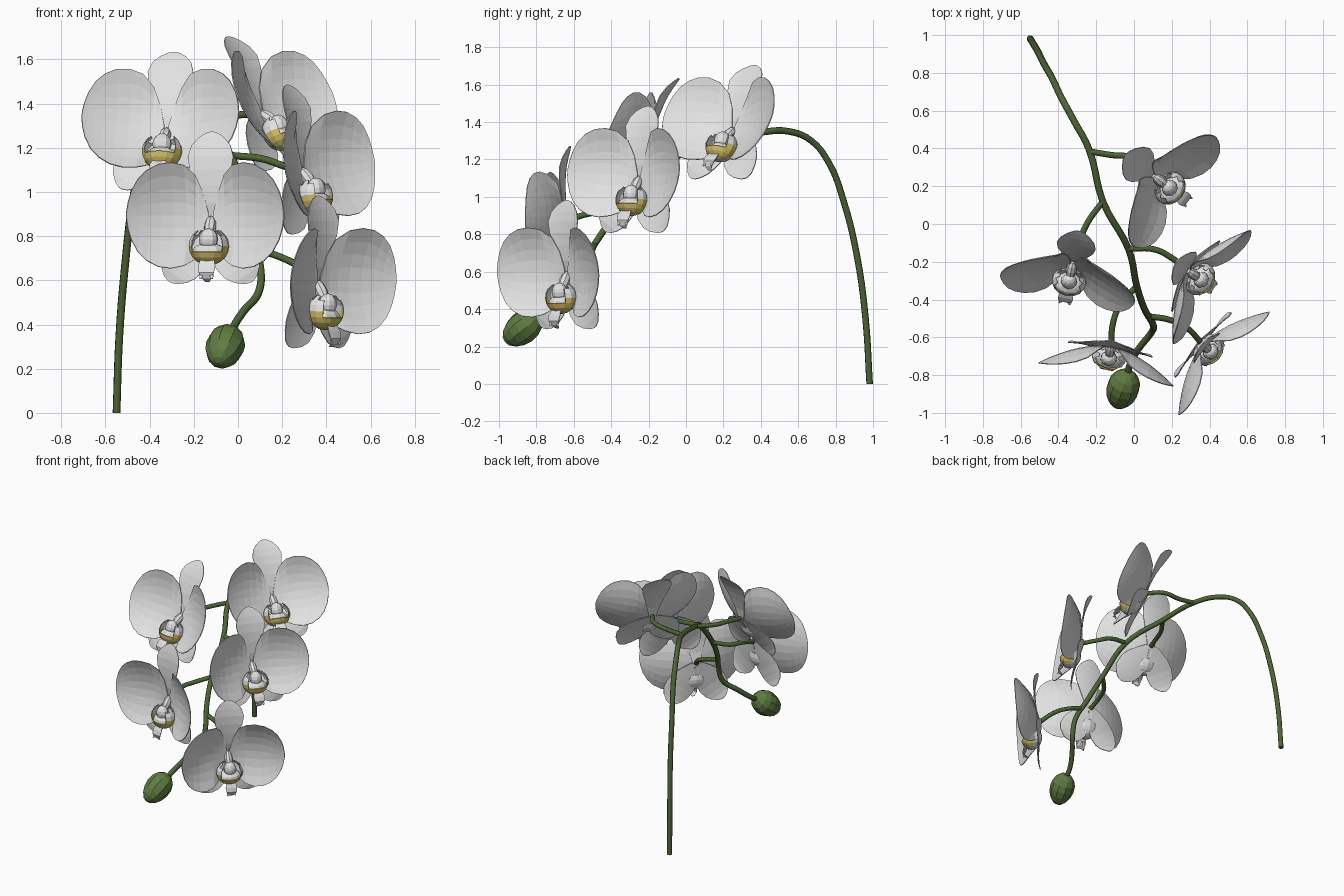
import bpy, bmesh, math
from mathutils import Matrix, Vector

if "Cube" in bpy.data.objects:
    bpy.data.objects.remove(bpy.data.objects["Cube"])


def material(name, rgb):
    m = bpy.data.materials.new(name)
    m.diffuse_color = (*rgb, 1)
    m.use_nodes = True
    m.node_tree.nodes["Principled BSDF"].inputs["Base Color"].default_value = m.diffuse_color
    return m


WHITE = material("petal_white", (0.75, 0.76, 0.75))
YELLOW = material("throat_yellow", (0.68, 0.54, 0.14))
STEM = material("stem_green", (0.075, 0.13, 0.035))
BUD = material("bud_green", (0.115, 0.20, 0.055))


def finish(bm, name, mats, matrix=None, thick=0):
    bmesh.ops.recalc_face_normals(bm, faces=bm.faces)
    me = bpy.data.meshes.new(name)
    bm.to_mesh(me)
    bm.free()
    for m in mats:
        me.materials.append(m)
    ob = bpy.data.objects.new(name, me)
    bpy.context.collection.objects.link(ob)
    if matrix:
        ob.matrix_world = matrix
    if thick:
        mod = ob.modifiers.new("thickness", 'SOLIDIFY')
        mod.thickness = thick
        mod.offset = 0
    return ob


def sheet(bm, rows, angle, base, cup, shift=0, mirror=1, cols=8):
    """Leaf-like sheet: rows of (distance, half width, forward), angle in the xz plane."""
    ca, sa = math.cos(angle), math.sin(angle)
    grid = []
    for s, w, f in rows:
        line = []
        for j in range(cols + 1):
            v = -1 + 2 * j / cols
            u = w * v + shift * min(1, s / 0.1)
            y = -f + cup * v * v * (w / 0.2) ** 2 * min(1, s / 0.12)
            line.append(bm.verts.new((mirror * (base[0] + s * ca - u * sa),
                                      base[1] + y, base[2] + s * sa + u * ca)))
        grid.append(line)
    for a, b in zip(grid, grid[1:]):
        for j in range(cols):
            bm.faces.new((a[j], a[j + 1], b[j + 1], b[j]))


PETAL = [(s, w, 0.15 * (s / 0.362) ** 1.8) for s, w in
         [(0.01, 0.03), (0.035, 0.12), (0.065, 0.19), (0.11, 0.228), (0.165, 0.24), (0.22, 0.232),
          (0.27, 0.205), (0.31, 0.165), (0.34, 0.11), (0.355, 0.06), (0.362, 0.015)]]
DORSAL = [(0, 0.025, 0), (0.08, 0.045, .015), (0.16, 0.07, .02), (0.23, 0.095, .02), (0.29, 0.105, .015),
          (0.34, 0.09, .005), (0.375, 0.06, -.005), (0.395, 0.03, -.012), (0.402, 0.008, -.015)]
LATERAL = [(0, 0.03, 0), (0.06, 0.065, .01), (0.13, 0.095, .02), (0.19, 0.105, .03), (0.25, 0.095, .035),
           (0.29, 0.07, .035), (0.32, 0.035, .03), (0.33, 0.008, .03)]
TONGUE = [(0, 0.03, 0), (0.03, 0.04, .02), (0.06, 0.035, .03), (0.085, 0.022, .02), (0.1, 0.01, 0)]


def ellipsoid(bm, center, radii, seg=10, rings=8, tilt=0):
    mat = Matrix.Translation(center) @ Matrix.Rotation(tilt, 4, 'X') @ Matrix.Diagonal((*radii, 1))
    return bmesh.ops.create_uvsphere(bm, u_segments=seg, v_segments=rings, radius=1, matrix=mat)["verts"]


def flower(tag, pos, facing, tilt):
    mat = (Matrix.Translation(pos) @ Matrix.Rotation(math.atan2(facing[0], -facing[1]), 4, 'Z')
           @ Matrix.Rotation(-math.radians(tilt), 4, 'X'))
    # three sepals behind
    bm = bmesh.new()
    sheet(bm, DORSAL, math.pi / 2, (0, 0.012, 0), -0.04)
    for side in (1, -1):
        sheet(bm, LATERAL, math.radians(-57), (0.01, 0.02, 0), -0.03, mirror=side)
    finish(bm, tag + "_sepals", [WHITE], mat, 0.005)
    # two broad petals, cupped forward
    bm = bmesh.new()
    for side in (1, -1):
        sheet(bm, PETAL, 0, (0, -0.005, 0), -0.05, shift=0.024, mirror=side)
    finish(bm, tag + "_petals", [WHITE], mat, 0.005)
    # column with rounded cap, and the pale floor inside the lip
    bm = bmesh.new()
    ellipsoid(bm, (0, -0.025, -0.03), (0.028, 0.03, 0.06), 8, 6, math.radians(-35))
    ellipsoid(bm, (0, -0.068, -0.085), (0.044, 0.04, 0.05))
    ellipsoid(bm, (0, -0.058, -0.145), (0.08, 0.064, 0.045))
    finish(bm, tag + "_column", [WHITE], mat)
    # open cup of the lip: white side lobes, yellow band at the front
    bm = bmesh.new()
    c, r = Vector((0, -0.058, -0.115)), (0.09, 0.075, 0.085)
    ellipsoid(bm, c, r, 14, 10)
    gone = []
    for f in bm.faces:
        p = f.calc_center_median() - c
        x, y, z = p.x / r[0], p.y / r[1], p.z / r[2]
        if z > 0.75 or (z > -0.25 and abs(x) < 0.62 and y < 0.3):
            gone.append(f)
        f.material_index = int(-0.93 < z < -0.1 and y < 0.1)
    bmesh.ops.delete(bm, geom=gone, context='FACES')
    finish(bm, tag + "_lip_cup", [WHITE, YELLOW], mat, 0.004)
    # hanging middle lobe of the lip
    bm = bmesh.new()
    sheet(bm, TONGUE, -math.pi / 2, (0, -0.098, -0.175), 0.1, cols=4)
    for side in (1, -1):
        sheet(bm, [(0, .012, 0), (.03, .012, .02), (.06, .004, .03)], math.radians(-75),
              (0.012, -0.098, -0.205), 0.02, mirror=side, cols=2)
    finish(bm, tag + "_lip_tongue", [WHITE], mat, 0.004)


def tube(name, pts, radius, res=5):
    cu = bpy.data.curves.new(name, 'CURVE')
    cu.dimensions = '3D'
    cu.bevel_depth = radius
    cu.bevel_resolution = 2
    cu.resolution_u = res
    cu.use_fill_caps = True
    sp = cu.splines.new('BEZIER')
    sp.bezier_points.add(len(pts) - 1)
    for b, p in zip(sp.bezier_points, pts):
        b.co = p
        b.handle_left_type = b.handle_right_type = 'AUTO'
    tmp = bpy.data.objects.new(name + "_path", cu)
    bpy.context.collection.objects.link(tmp)
    me = bpy.data.meshes.new_from_object(tmp.evaluated_get(bpy.context.evaluated_depsgraph_get()))
    bpy.data.objects.remove(tmp)
    me.materials.clear()
    me.materials.append(STEM)
    bpy.context.collection.objects.link(bpy.data.objects.new(name, me))


# arching main stem
tube("main_stem", [(-0.55, 0.982, 0), (-0.537, 0.96, 0.35), (-0.51, 0.915, 0.68), (-0.475, 0.845, 0.97),
                   (-0.43, 0.765, 1.18), (-0.385, 0.67, 1.3), (-0.32, 0.55, 1.35), (-0.24, 0.4, 1.345),
                   (-0.165, 0.12, 1.29), (-0.03, -0.13, 1.16), (0.015, -0.33, 0.96), (0.06, -0.46, 0.79),
                   (0.1, -0.53, 0.67), (0.095, -0.57, 0.55), (0.025, -0.66, 0.46), (-0.02, -0.74, 0.39),
                   (-0.035, -0.8, 0.35)], 0.018)

# flowers: position, facing direction, backward tilt
FLOWERS = [((-0.325, -0.21, 1.27), (-0.20, -0.98), 22), ((-0.122, -0.645, 0.87), (-0.17, -0.98), 0),
           ((0.11, 0.25, 1.35), (0.80, -0.60), 25), ((0.29, -0.25, 1.09), (0.82, -0.56), 8),
           ((0.36, -0.635, 0.58), (0.75, -0.66), -4)]
# flower stalks, each ending at its flower
STALKS = [[(-0.165, 0.12, 1.29), (-0.25, 0.0, 1.28), (-0.29, -0.1, 1.28)],
          [(0.015, -0.33, 0.95), (-0.07, -0.42, 0.92), (-0.11, -0.52, 0.91)],
          [(-0.24, 0.385, 1.345), (-0.12, 0.365, 1.34), (0.02, 0.345, 1.35)],
          [(-0.03, -0.13, 1.165), (0.11, -0.135, 1.15), (0.2, -0.18, 1.12)],
          [(0.085, -0.49, 0.74), (0.18, -0.505, 0.71), (0.28, -0.55, 0.66)]]
for i, ((pos, facing, tilt), pts) in enumerate(zip(FLOWERS, STALKS), 1):
    flower(f"flower_{i}", pos, facing, tilt)
    tube(f"flower_stalk_{i}", pts + [pos], 0.016)

# closed bud at the end of the stem
bm = bmesh.new()
for v in ellipsoid(bm, (0, 0, 0), (0.088, 0.088, 0.122), 10, 8):
    k = 1 - 0.8 * v.co.z
    v.co.x *= k
    v.co.y *= k
axis = Vector((-0.25, -0.75, -0.6))
finish(bm, "bud", [BUD], Matrix.Translation((-0.06, -0.875, 0.298)) @ axis.to_track_quat('Z', 'Y').to_matrix().to_4x4())
